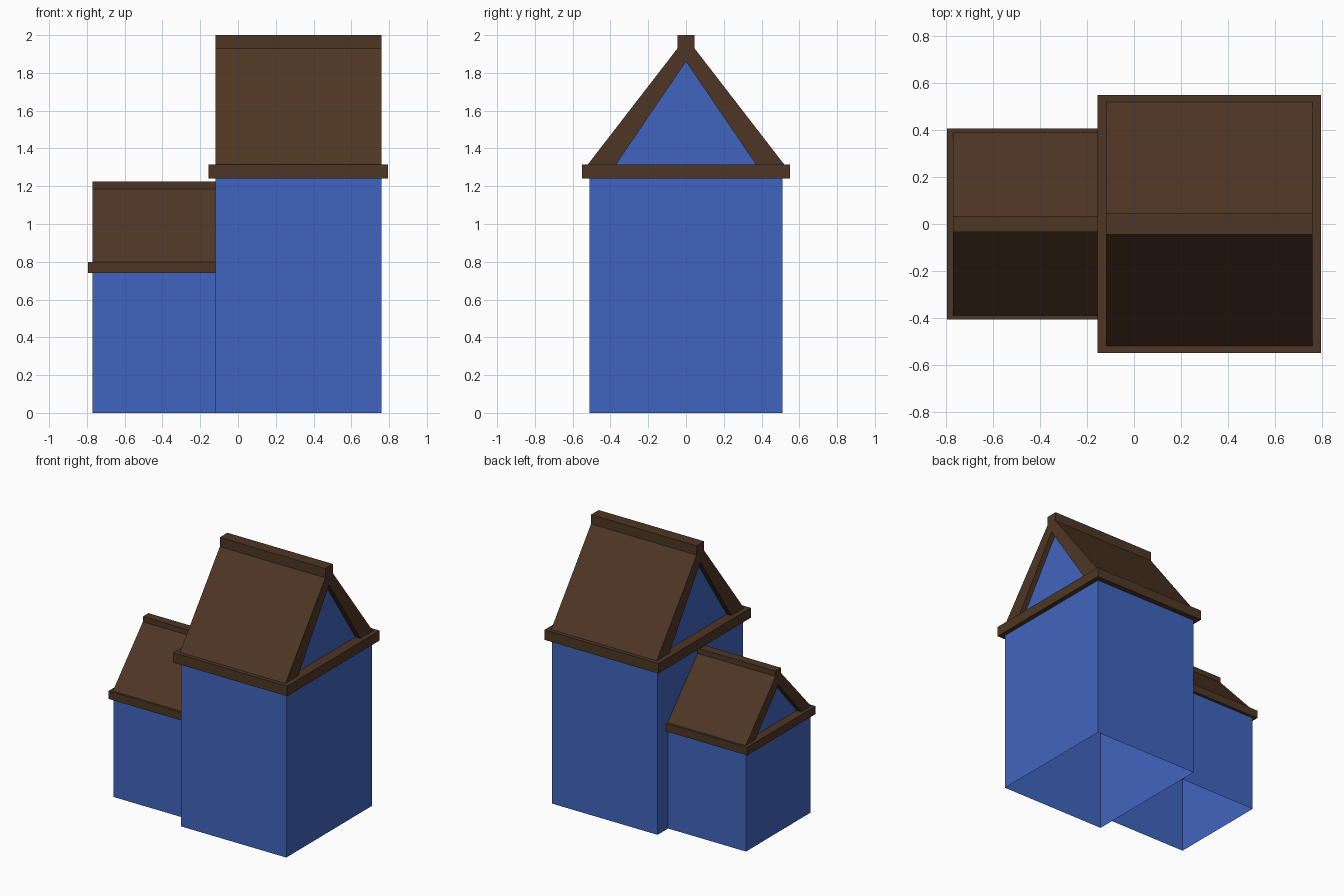
import bpy
import bmesh

cube = bpy.data.objects.get("Cube")
if cube:
    bpy.data.objects.remove(cube, do_unlink=True)


def material(name, rgb):
    mat = bpy.data.materials.new(name)
    mat.use_nodes = True
    mat.diffuse_color = (*rgb, 1)
    mat.node_tree.nodes["Principled BSDF"].inputs["Base Color"].default_value = (*rgb, 1)
    return mat


BLUE = material("wall_blue", (0.051, 0.13, 0.52))
BROWN = material("timber_brown", (0.078, 0.037, 0.018))


def prism(name, profile, x0, x1, mat, mirror=False, skip=None):
    """Extrude a (y, z) profile along x; skip(normal) drops faces."""
    bm = bmesh.new()
    face = bm.faces.new([bm.verts.new((x0, y, z)) for y, z in profile])
    extruded = bmesh.ops.extrude_face_region(bm, geom=[face], use_keep_orig=True)
    moved = [v for v in extruded["geom"] if isinstance(v, bmesh.types.BMVert)]
    bmesh.ops.translate(bm, verts=moved, vec=(x1 - x0, 0, 0))
    bmesh.ops.recalc_face_normals(bm, faces=bm.faces)
    if skip:
        drop = [f for f in bm.faces if skip(f.normal)]
        bmesh.ops.delete(bm, geom=drop, context="FACES")
    mesh = bpy.data.meshes.new(name)
    bm.to_mesh(mesh)
    bm.free()
    mesh.materials.append(mat)
    obj = bpy.data.objects.new(name, mesh)
    bpy.context.collection.objects.link(obj)
    if mirror:
        mod = obj.modifiers.new("Mirror", "MIRROR")
        mod.use_axis = (False, True, False)
    return obj


def box(name, x0, x1, half, z0, z1, mat, skip=None):
    profile = [(-half, z0), (half, z0), (half, z1), (-half, z1)]
    return prism(name, profile, x0, x1, mat, skip=skip)


def house(name, x0, x1, wall, eave, trim_x0, trim_x1, trim, trim_top,
          roof, opening, opening_top, ridge, ridge_z, top, skip):
    # Hollow walls, open underneath
    box(name + "_walls", x0, x1, wall, 0, eave, BLUE, skip)
    # Projecting eaves band
    box(name + "_eaves_band", trim_x0, trim_x1, trim, eave, trim_top, BROWN)
    # Roof slopes, thick enough to frame the gables
    slope = [(roof, trim_top), (opening, trim_top), (0, opening_top),
             (0, ridge_z), (ridge, ridge_z)]
    prism(name + "_roof", slope, x0, x1, BROWN, mirror=True)
    # Gable walls set back behind the roof edge
    gable = [(-opening, trim_top), (opening, trim_top), (0, opening_top)]
    prism(name + "_gables", gable, x0 + 0.04, x1 - 0.04, BLUE)
    # Ridge cap
    box(name + "_ridge", x0, x1, ridge, ridge_z, top, BROWN)


house("tall_house", -0.12, 0.76, 0.51, 1.24, -0.155, 0.795, 0.55, 1.315,
      0.52, 0.37, 1.86, 0.045, 1.93, 2.0,
      skip=lambda n: n.z < -0.5)

# The low wing shares its inner end with the tall house wall
house("low_wing", -0.77, -0.12, 0.385, 0.74, -0.795, -0.12, 0.407, 0.80,
      0.39, 0.277, 1.11, 0.033, 1.185, 1.225,
      skip=lambda n: n.z < -0.5 or n.x > 0.5)
